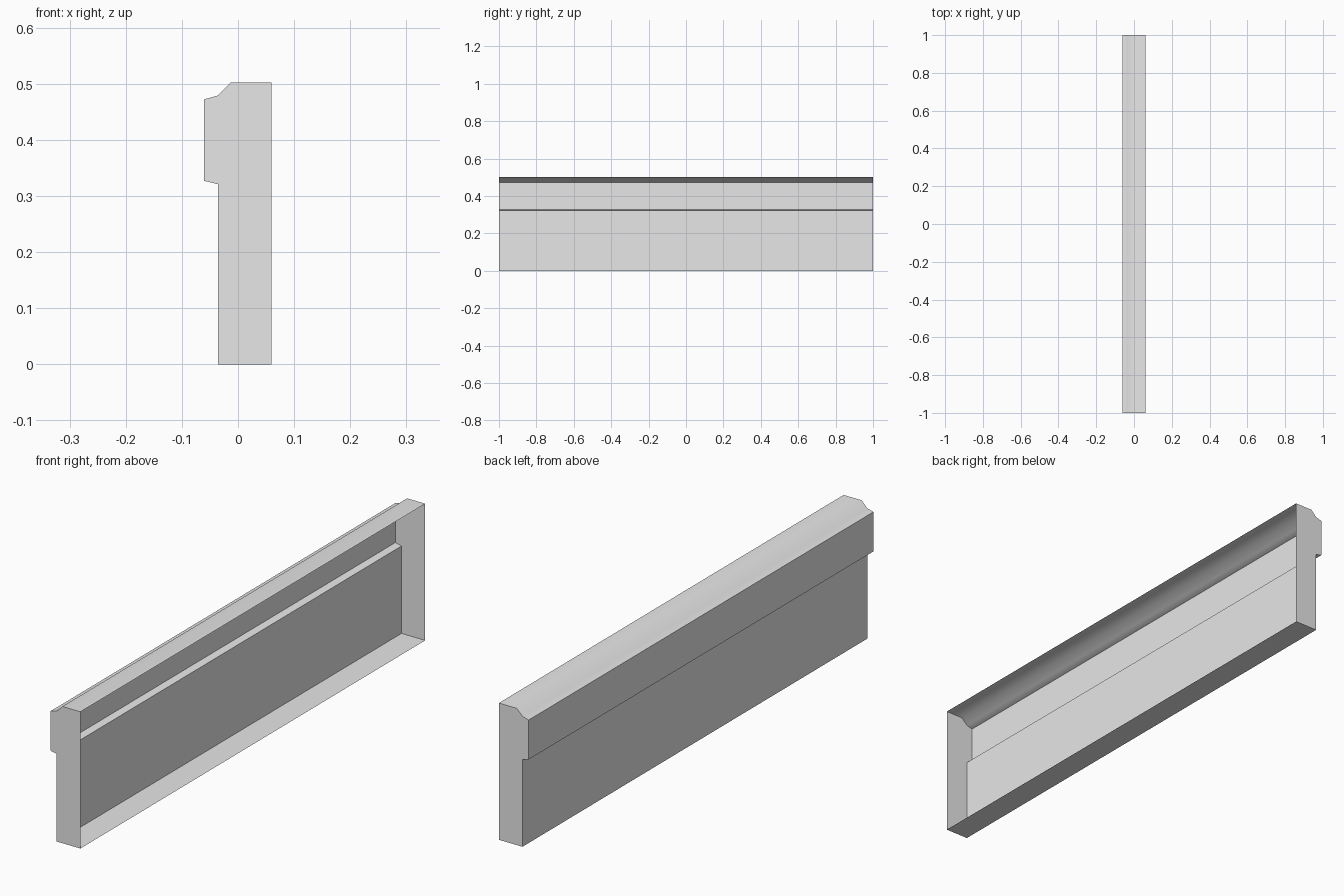
import bpy, bmesh, math

cube = bpy.data.objects.get("Cube")
if cube:
    bpy.data.objects.remove(cube, do_unlink=True)

# Plain light grey
grey = bpy.data.materials.new("light_grey")
grey.use_nodes = True
grey.diffuse_color = (0.8, 0.8, 0.8, 1)
grey.node_tree.nodes["Principled BSDF"].inputs["Base Color"].default_value = (0.8, 0.8, 0.8, 1)

# Cross-section (x, z), from the open back's foot round the outside to its top
PROFILE = [(0.06, 0), (-0.036, 0), (-0.036, 0.321), (-0.061, 0.327),
           (-0.061, 0.472), (-0.036, 0.479), (-0.013, 0.502), (0.06, 0.502)]

bm = bmesh.new()
ends = [[bm.verts.new((x, y, z)) for x, z in PROFILE] for y in (-1, 1)]
front, back = ends

# Long strips; the side at +x stays open
for i in range(len(PROFILE) - 1):
    bm.faces.new((front[i], back[i], back[i + 1], front[i + 1]))

# End caps
bm.faces.new(front)
bm.faces.new(back[::-1])
bmesh.ops.recalc_face_normals(bm, faces=bm.faces)

# Make the normals point out of the shell
bm.normal_update()
wall = min(bm.faces, key=lambda f: f.calc_center_median().x)
if wall.normal.x > 0:
    bmesh.ops.reverse_faces(bm, faces=bm.faces)

mesh = bpy.data.meshes.new("wall_trim")
bm.to_mesh(mesh)
bm.free()
mesh.materials.append(grey)
trim = bpy.data.objects.new("wall_trim", mesh)
bpy.context.collection.objects.link(trim)

# Soft top moulding, crisp corners elsewhere
bpy.ops.object.select_all(action='DESELECT')
trim.select_set(True)
bpy.context.view_layer.objects.active = trim
bpy.ops.object.shade_smooth_by_angle(angle=math.radians(60))
